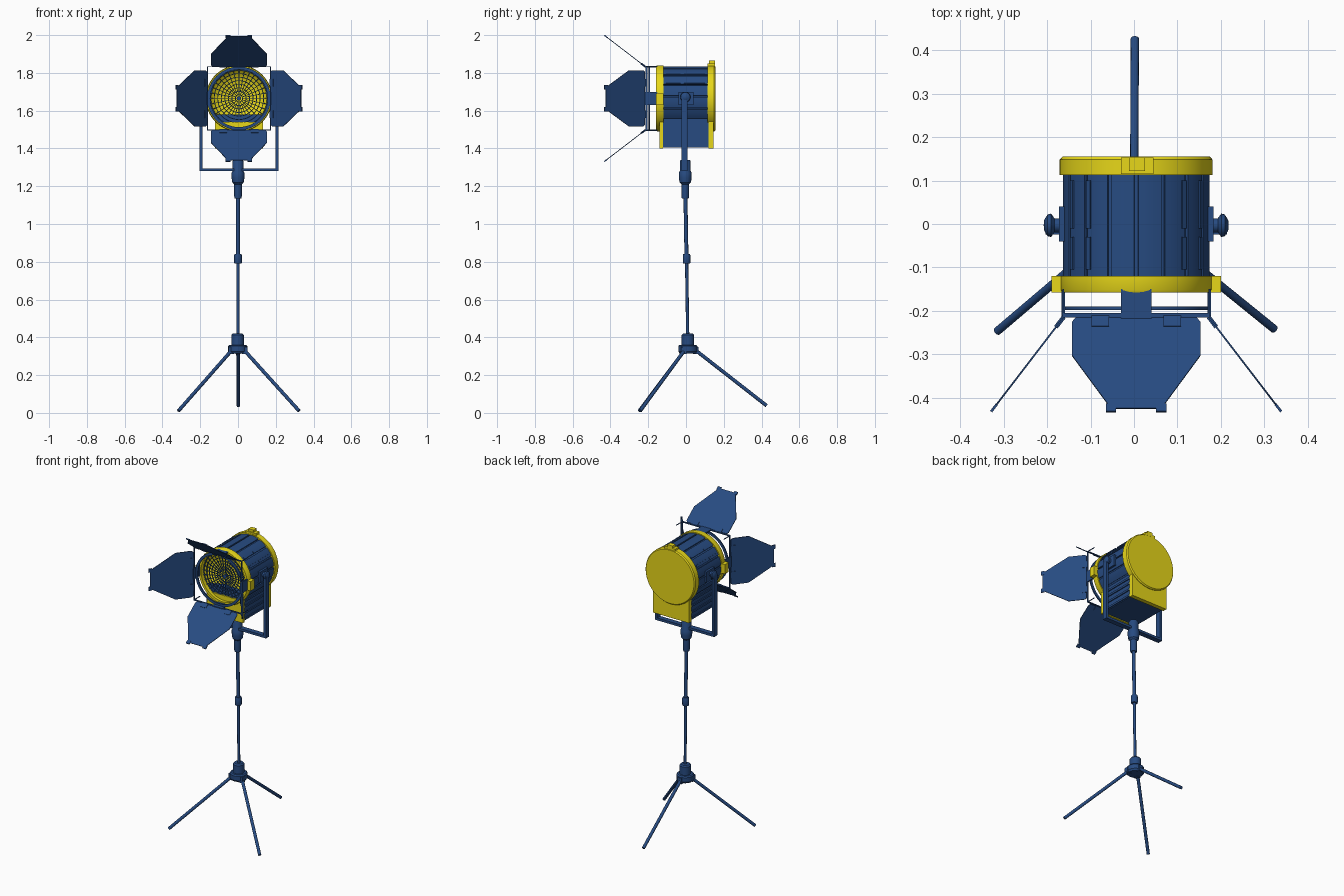
import bpy, bmesh
from math import sin, cos, pi, radians
from mathutils import Vector, Matrix

if "Cube" in bpy.data.objects:
    bpy.data.objects.remove(bpy.data.objects["Cube"])


def material(name, col):
    m = bpy.data.materials.new(name)
    m.diffuse_color = (*col, 1)
    m.use_nodes = True
    m.node_tree.nodes["Principled BSDF"].inputs["Base Color"].default_value = m.diffuse_color
    return m


BLUE = material("blue_paint", (0.02, 0.07, 0.22))
YELLOW = material("yellow_paint", (0.80, 0.68, 0.01))
HEAD = Vector((0.005, 0, 1.665))


def finish(name, bm, mat):
    bmesh.ops.remove_doubles(bm, verts=bm.verts, dist=1e-5)
    bmesh.ops.recalc_face_normals(bm, faces=bm.faces)
    me = bpy.data.meshes.new(name)
    bm.to_mesh(me)
    bm.free()
    me.materials.append(mat)
    ob = bpy.data.objects.new(name, me)
    bpy.context.collection.objects.link(ob)
    return ob


def sweep(bm, prof, centre, axis, n, closed=True, a0=0, a1=360):
    """Turn a (radius, height) profile about an axis, fully or over an arc."""
    full = a1 - a0 >= 360
    rows = []
    for i in range(n if full else n + 1):
        a = radians(a0 + (a1 - a0) * i / n)
        row = []
        for r, h in prof:
            c, s = r * cos(a), r * sin(a)
            p = {"x": (h, c, s), "y": (c, h, s), "z": (c, s, h)}[axis]
            row.append(bm.verts.new(Vector(p) + Vector(centre)))
        rows.append(row)
    m = len(prof)
    for i in range(n):
        p, q = rows[i], rows[(i + 1) % len(rows)]
        for j in range(m if closed else m - 1):
            k = (j + 1) % m
            bm.faces.new((p[j], p[k], q[k], q[j]))
    if not full:
        bm.faces.new(rows[0])
        bm.faces.new(rows[-1])


def lathe(name, prof, centre, axis, mat, n=32, closed=False):
    bm = bmesh.new()
    sweep(bm, prof, centre, axis, n, closed)
    return finish(name, bm, mat)


def tubes(name, segs, r, mat, n=12):
    bm = bmesh.new()
    for a, b in segs:
        a, b = Vector(a), Vector(b)
        d = b - a
        mx = Matrix.Translation((a + b) / 2) @ d.to_track_quat("Z", "Y").to_matrix().to_4x4()
        bmesh.ops.create_cone(bm, cap_ends=True, segments=n, radius1=r, radius2=r,
                              depth=d.length, matrix=mx)
    return finish(name, bm, mat)


def add_box(bm, lo, hi, mx=Matrix()):
    lo, hi = Vector(lo), Vector(hi)
    bmesh.ops.create_cube(bm, size=1, matrix=mx @ Matrix.Translation((lo + hi) / 2)
                          @ Matrix.Diagonal((*(hi - lo), 1)))


def boxes(name, items, mat):
    bm = bmesh.new()
    for lo, hi in items:
        add_box(bm, lo, hi)
    return finish(name, bm, mat)


# Lamp housing with raised lengthwise panels
lathe("housing", [(0, -.13), (.161, -.125), (.161, .12), (0, .12)][1:3], HEAD, "y", BLUE, 64)
bm = bmesh.new()
for k in range(12):
    a = -40 + k * 21.67
    sweep(bm, [(.158, -.122), (.169, -.122), (.169, .117), (.158, .117)], HEAD, "y", 4,
          True, a + 1.5, a + 20)
finish("housing_panels", bm, BLUE)
bm = bmesh.new()
for a in (30, 50, 130, 150):
    for y0, y1 in ((-.105, -.03), (-.01, .1)):
        sweep(bm, [(.166, y0), (.173, y0), (.173, y1), (.166, y1)], HEAD, "y", 1, True, a - 2, a + 2)
finish("housing_vents", bm, BLUE)

# Lower box with yellow end plates and side ribs
boxes("lower_box", [((-.115, -.13, 1.405), (.125, .125, 1.58))], BLUE)
boxes("lower_ribs", [((sx - .004, -.122, z), (sx + .004, .12, z + .012))
                     for sx in (-.117, .127) for z in (1.41, 1.45, 1.49, 1.525)], BLUE)
boxes("end_plates", [((-.122, -.14, 1.4), (.132, -.122, 1.54)),
                     ((-.122, .118, 1.4), (.132, .145, 1.56))], YELLOW)

# Yellow front ring, side lugs and back cap
lathe("front_ring", [(.156, -.158), (.172, -.158), (.175, -.152), (.175, -.12), (.156, -.12)],
      HEAD, "y", YELLOW, 64, True)
boxes("ring_lugs", [((HEAD.x + s * .181 - .014, -.158, 1.63), (HEAD.x + s * .181 + .014, -.12, 1.69))
                    for s in (-1, 1)], YELLOW)
lathe("back_cap", [(.15, .113), (.176, .113), (.176, .148), (.17, .155), (0, .155)],
      HEAD, "y", YELLOW, 64)
boxes("cap_latch", [((-.03, .115, 1.82), (.045, .153, 1.85)),
                    ((-.012, .122, 1.84), (.025, .153, 1.865))], YELLOW)

# Reflector bowl and wire grid
lathe("reflector", [(.158, -.13), (.15, -.115), (.11, -.09), (.06, -.078), (0, -.075)],
      HEAD, "y", YELLOW, 48)
bm = bmesh.new()
for k in range(1, 9):
    r = k * .0187
    sweep(bm, [(r - .002, -.138), (r + .002, -.138), (r + .002, -.133), (r - .002, -.133)],
          HEAD, "y", 48)
for k in range(32):
    mx = Matrix.Translation(HEAD) @ Matrix.Rotation(k * pi / 16, 4, "Y")
    add_box(bm, (.018 if k % 2 == 0 else .037, -.137, -.0018), (.157, -.133, .0018), mx)
finish("front_grid", bm, BLUE)
lathe("grid_hub", [(0, -.141), (.012, -.141), (.012, -.13), (0, -.13)], HEAD, "y", BLUE, 16)

# Barn door holder: round ring, square frame, four brackets and corner rods
lathe("holder_ring", [(.152, -.198), (.168, -.198), (.168, -.19), (.152, -.19)],
      HEAD, "y", BLUE, 64, True)
bm = bmesh.new()
for k in range(4):
    mx = Matrix.Translation(HEAD) @ Matrix.Rotation(k * pi / 2, 4, "Y")
    add_box(bm, (-.17, -.215, .165), (.17, -.205, .17), mx)
    add_box(bm, (-.035, -.22, .164), (.035, -.15, .172), mx)
    add_box(bm, (.166, -.215, .166), (.17, -.15, .17), mx)
finish("door_frame", bm, BLUE)


# Four barn doors, each tilted outward, with hinge clips and tip tabs
def barn_door(name, turn):
    mx = (Matrix.Translation(HEAD) @ Matrix.Rotation(turn, 4, "Y")
          @ Matrix.Translation((0, -.217, .169)) @ Matrix.Rotation(radians(-37.5), 4, "X"))
    outline = [(-.14, 0), (.14, 0), (.148, .012), (.148, .108), (.065, .25), (.05, .262),
               (-.05, .262), (-.065, .25), (-.148, .108), (-.148, .012)]
    bm = bmesh.new()
    f = bm.faces.new([bm.verts.new((u, -v, -.002)) for u, v in outline])
    ext = bmesh.ops.extrude_face_region(bm, geom=[f])
    bmesh.ops.translate(bm, vec=(0, 0, .004),
                        verts=[g for g in ext["geom"] if isinstance(g, bmesh.types.BMVert)])
    bmesh.ops.transform(bm, matrix=mx, verts=bm.verts)
    for s in (-1, 1):
        add_box(bm, (s * .083 - .02, -.026, -.005), (s * .083 + .02, .004, .005), mx)
        add_box(bm, (s * .058 - .012, -.271, -.003), (s * .058 + .012, -.25, .003), mx)
    finish(name, bm, BLUE)


for name, k in (("top_door", 0), ("right_door", 1), ("bottom_door", 2), ("left_door", 3)):
    barn_door(name, k * pi / 2)

# Yoke with pivot plates and knobs
boxes("yoke", [((-.204, -.024, 1.28), (-.188, .008, 1.675)), ((.198, -.024, 1.28), (.214, .008, 1.675)),
               ((-.204, -.024, 1.28), (.214, .008, 1.295))], BLUE)
for side, s in (("left", -1), ("right", 1)):
    x = HEAD.x + s * .168
    boxes(side + "_pivot_plate", [((x - .01, -.04, 1.63), (x + .01, .04, 1.70))], BLUE)
    lathe(side + "_knob", [(.0, .16 * s), (.016, .16 * s), (.016, .188 * s), (.027, .196 * s),
                           (.025, .204 * s), (.012, .212 * s), (0, .213 * s)],
          (HEAD.x, -.003, 1.672), "x", BLUE, 20)

# Stand head clamp
lathe("stand_clamp", [(0, 1.135), (.018, 1.135), (.02, 1.145), (.02, 1.21), (.03, 1.22), (.034, 1.245),
                      (.034, 1.27), (.029, 1.28), (.029, 1.33), (.024, 1.34), (0, 1.34)],
      (0, -.004, 0), "z", BLUE, 24)

# Telescopic pole with collar
tubes("upper_pole", [((0, -.003, 1.15), (0, .003, .8))], .0105, BLUE, 16)
tubes("lower_pole", [((0, .003, .82), (0, .01, .34))], .0085, BLUE, 16)
lathe("pole_collar", [(0, .79), (.018, .79), (.02, .795), (.02, .835), (.017, .842), (0, .842)],
      (0, .003, 0), "z", BLUE, 20)

# Tripod hub and legs
lathe("tripod_hub", [(0, .315), (.044, .315), (.051, .325), (.051, .353), (.045, .36), (.033, .36),
                     (.033, .412), (.026, .42), (0, .42)], (-.002, .01, 0), "z", BLUE, 24)
tubes("tripod_legs", [((-.03, -.005, .335), (-.315, -.247, .011)), ((.03, -.005, .335), (.323, -.242, .011)),
                      ((0, .04, .34), (.002, .427, .038))], .0095, BLUE, 12)
boxes("leg_joints", [((x - .014, y - .014, .312), (x + .014, y + .014, .35))
                     for x, y in ((-.035, -.012), (.035, -.012), (0, .052))], BLUE)

bpy.ops.object.select_all(action="SELECT")
bpy.context.view_layer.objects.active = bpy.data.objects["housing"]
bpy.ops.object.shade_smooth_by_angle(angle=radians(32))
